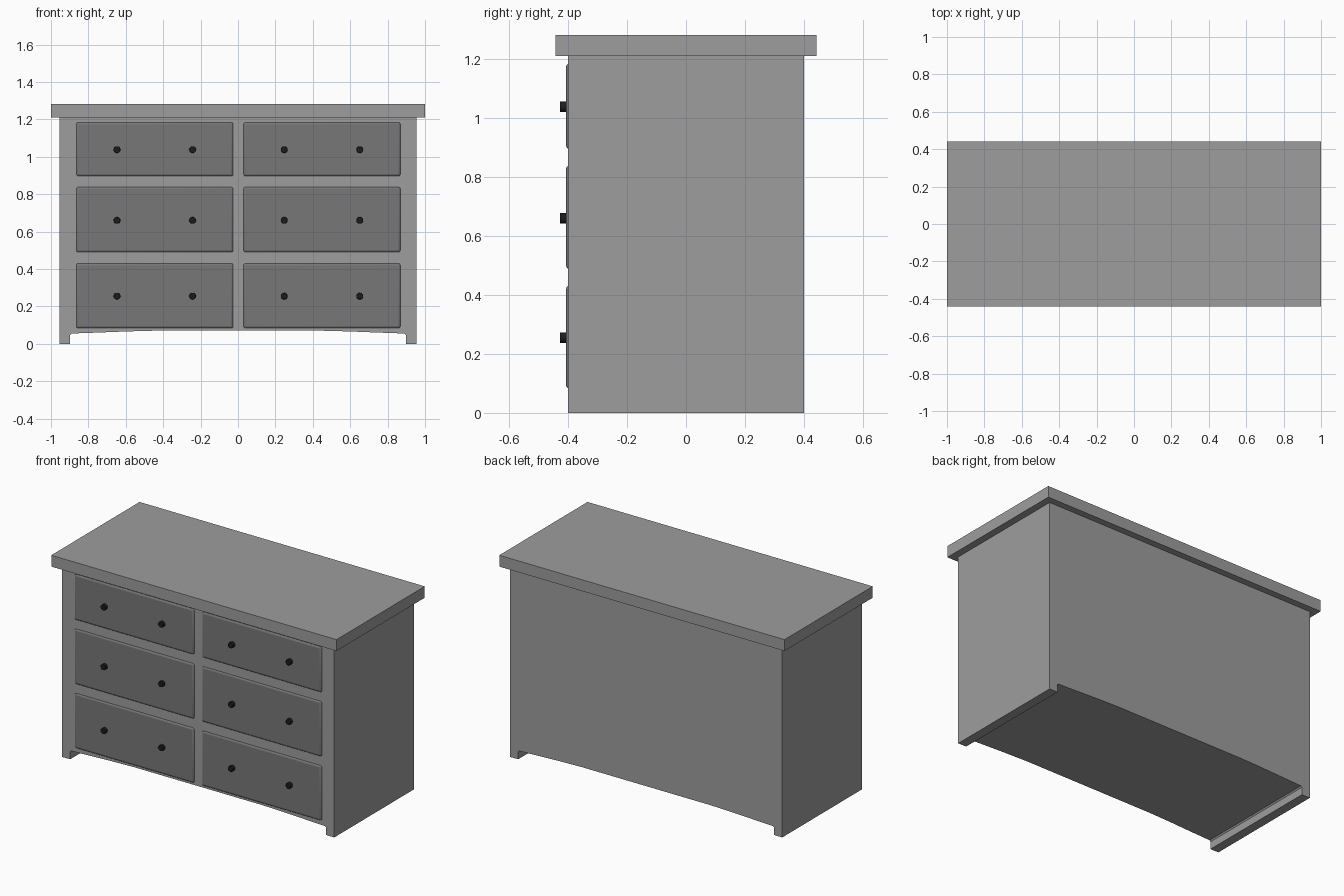
import bpy
import bmesh
from math import pi
from mathutils import Matrix

cube = bpy.data.objects.get("Cube")
if cube:
    bpy.data.objects.remove(cube, do_unlink=True)


def material(name, rgb):
    mat = bpy.data.materials.new(name)
    mat.use_nodes = True
    mat.diffuse_color = (*rgb, 1)
    shader = next(n for n in mat.node_tree.nodes if n.type == 'BSDF_PRINCIPLED')
    shader.inputs["Base Color"].default_value = (*rgb, 1)
    return mat


frame_grey = material("frame grey", (0.34, 0.34, 0.34))
drawer_grey = material("drawer grey", (0.185, 0.185, 0.185))
knob_black = material("knob black", (0.012, 0.012, 0.012))


def finish(bm, name, mat, bevel=0, segments=2, smooth=False):
    bmesh.ops.recalc_face_normals(bm, faces=bm.faces)
    mesh = bpy.data.meshes.new(name)
    bm.to_mesh(mesh)
    bm.free()
    mesh.materials.append(mat)
    obj = bpy.data.objects.new(name, mesh)
    bpy.context.collection.objects.link(obj)
    if bevel:
        mod = obj.modifiers.new("soft edges", 'BEVEL')
        mod.width = bevel
        mod.segments = segments
        mod.limit_method = 'ANGLE'
    if smooth:
        bpy.ops.object.select_all(action='DESELECT')
        obj.select_set(True)
        bpy.context.view_layer.objects.active = obj
        bpy.ops.object.shade_smooth_by_angle(angle=pi / 5)
    return obj


def box(name, lo, hi, mat, **kw):
    bm = bmesh.new()
    size = [b - a for a, b in zip(lo, hi)]
    mid = [(a + b) / 2 for a, b in zip(lo, hi)]
    bmesh.ops.create_cube(bm, size=1, matrix=Matrix.Translation(mid) @ Matrix.Diagonal((*size, 1)))
    return finish(bm, name, mat, **kw)


# Carcass: front outline with runner feet and a shallow arch, extruded through the depth
half = [(0.955, 1.212), (0.955, 0), (0.897, 0), (0.897, 0.047), (0.89, 0.055),
        (0.75, 0.06), (0.6, 0.066), (0.45, 0.07)]
outline = half + [(-x, z) for x, z in reversed(half)]
bm = bmesh.new()
front = bm.faces.new([bm.verts.new((x, -0.4, z)) for x, z in outline])
sweep = bmesh.ops.extrude_face_region(bm, geom=[front], use_keep_orig=True)
back_verts = [g for g in sweep["geom"] if isinstance(g, bmesh.types.BMVert)]
bmesh.ops.translate(bm, verts=back_verts, vec=(0, 0.8, 0))
finish(bm, "carcass", frame_grey)

# Overhanging top board
box("top_board", (-1, -0.442, 1.21), (1, 0.442, 1.282), frame_grey)

# Drawer fronts in two columns and three rows, each with two knobs
rows = {"lower": (0.082, 0.432, 0.255), "middle": (0.488, 0.84, 0.66), "upper": (0.895, 1.186, 1.038)}
columns = {"right": -0.445, "left": 0.449}
for row, (bottom, top, knob_z) in rows.items():
    for column, x in columns.items():
        label = f"{row}_{column}"
        box(f"drawer_{label}", (x - 0.421, -0.407, bottom), (x + 0.421, -0.36, top),
            drawer_grey, bevel=0.013, segments=3, smooth=True)
        for side in (-1, 1):
            bm = bmesh.new()
            place = Matrix.Translation((x + side * 0.202, -0.414, knob_z)) @ Matrix.Rotation(pi / 2, 4, 'X')
            bmesh.ops.create_cone(bm, cap_ends=True, segments=20, radius1=0.018, radius2=0.018,
                                  depth=0.028, matrix=place)
            hand = "inner" if side * x < 0 else "outer"
            finish(bm, f"knob_{label}_{hand}", knob_black, bevel=0.002, segments=2, smooth=True)
